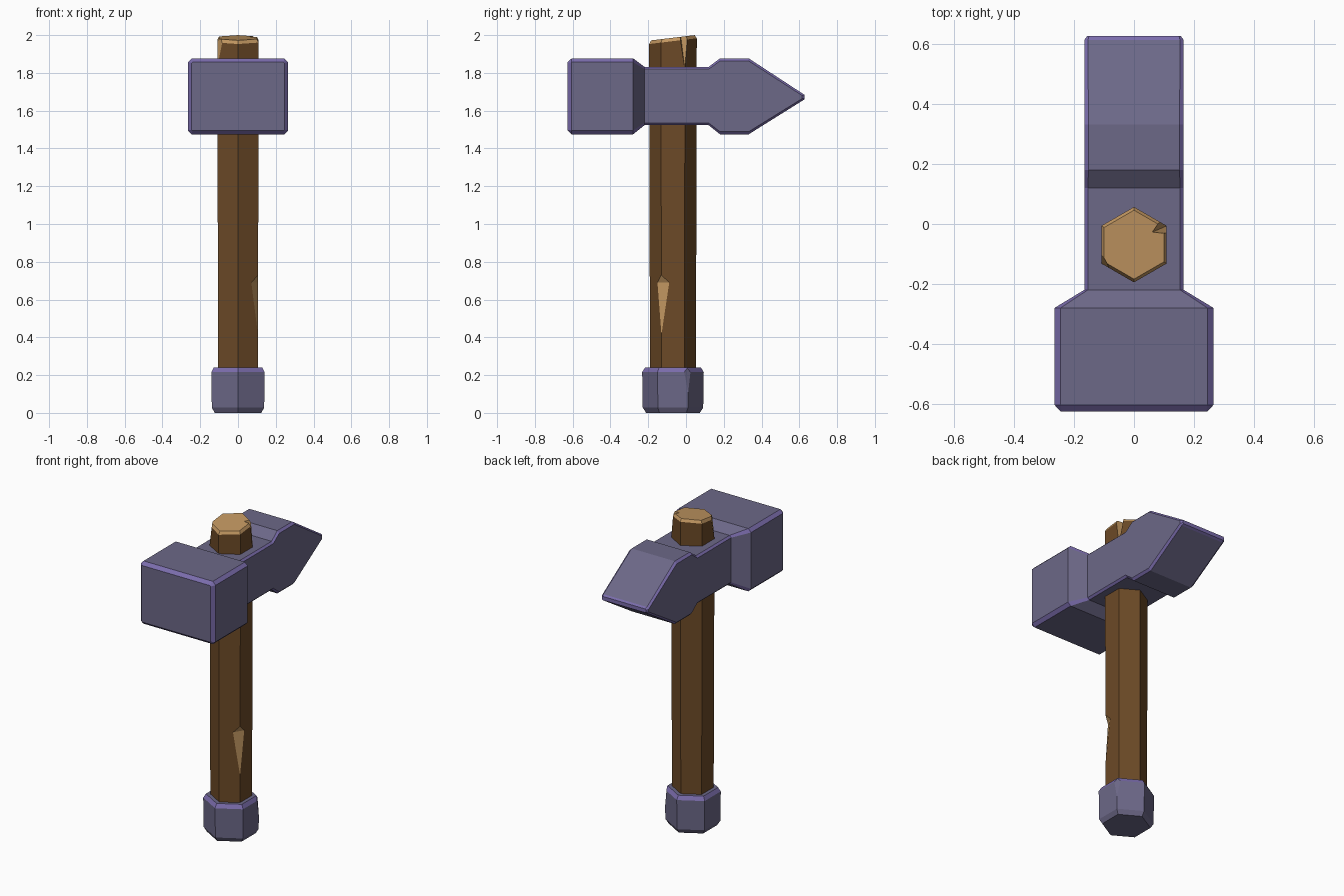
import bpy, bmesh, math
from mathutils import Vector

if "Cube" in bpy.data.objects:
    bpy.data.objects.remove(bpy.data.objects["Cube"])


def material(name, rgb):
    m = bpy.data.materials.new(name)
    m.diffuse_color = (*rgb, 1)
    m.use_nodes = True
    m.node_tree.nodes["Principled BSDF"].inputs["Base Color"].default_value = m.diffuse_color
    return m


METAL = material("grey purple metal", (0.150, 0.138, 0.245))
EDGE = material("worn metal edge", (0.195, 0.150, 0.410))
WOOD = material("dark wood", (0.150, 0.068, 0.020))
CUT = material("bare wood", (0.540, 0.310, 0.120))


def finish(name, bm, mats):
    bmesh.ops.recalc_face_normals(bm, faces=bm.faces[:])
    mesh = bpy.data.meshes.new(name)
    bm.to_mesh(mesh)
    bm.free()
    for m in mats:
        mesh.materials.append(m)
    ob = bpy.data.objects.new(name, mesh)
    bpy.context.collection.objects.link(ob)
    return ob


def loft(name, rings, mats, rule, caps):
    """Skin rings of points; rule(band, side) gives the material index."""
    bm = bmesh.new()
    vs = [[bm.verts.new(p) for p in r] for r in rings]
    n = len(rings[0])
    for i in range(len(rings) - 1):
        for j in range(n):
            k = (j + 1) % n
            f = bm.faces.new((vs[i][j], vs[i][k], vs[i + 1][k], vs[i + 1][j]))
            f.material_index = rule(i, j)
    for ring, idx in zip((vs[0], vs[-1]), caps):
        bm.faces.new(ring).material_index = idx
    return finish(name, bm, mats)


def carve(ob, points, mats, index):
    """Cut the convex hull of the points out of an object."""
    bm = bmesh.new()
    for p in points:
        bm.verts.new(p)
    bmesh.ops.convex_hull(bm, input=bm.verts[:])
    for f in bm.faces:
        f.material_index = index
    cutter = finish("cutter", bm, mats)
    cutter.hide_render = True
    mod = ob.modifiers.new("chip", 'BOOLEAN')
    mod.operation = 'DIFFERENCE'
    mod.solver = 'EXACT'
    mod.object = cutter
    bpy.context.view_layer.objects.active = ob
    bpy.ops.object.modifier_apply(modifier=mod.name)
    bpy.data.objects.remove(cutter)


CY = -0.069  # handle axis


def hexagon(z, r, tilt=0.0):
    return [(r * math.cos(a), CY + r * math.sin(a), z + tilt * r * math.sin(a))
            for a in (math.radians(30 + 60 * k) for k in range(6))]


def edge_chip(angle, r, profile):
    """Prism across a hexagon corner, profile = (depth, z) points."""
    a = math.radians(angle)
    out, side = Vector((math.cos(a), math.sin(a), 0)), Vector((-math.sin(a), math.cos(a), 0))
    return [Vector((0, CY, z)) + out * (r - d) + side * s
            for d, z in profile for s in (-0.12, 0.12)]


# hammer head: chamfered rectangles along y (y, half width, z low, z high, chamfer)
def section(y, w, lo, hi, c):
    return [(w - c, y, lo), (w, y, lo + c), (w, y, hi - c), (w - c, y, hi),
            (c - w, y, hi), (-w, y, hi - c), (-w, y, lo + c), (c - w, y, lo)]


head = [section(*s) for s in (
    (-0.627, 0.245, 1.495, 1.857, 0.004),
    (-0.605, 0.265, 1.475, 1.877, 0.020),
    (-0.280, 0.265, 1.475, 1.877, 0.020),
    (-0.220, 0.166, 1.523, 1.832, 0.012),
    (0.120, 0.166, 1.523, 1.832, 0.012),
    (0.180, 0.166, 1.475, 1.877, 0.014),
    (0.332, 0.166, 1.475, 1.877, 0.014),
    (0.615, 0.166, 1.652, 1.692, 0.012),
    (0.628, 0.156, 1.660, 1.684, 0.006))]
loft("hammer_head", head, (METAL, EDGE),
     lambda i, j: 1 if i in (0, 7) or j % 2 == 0 and j not in (3, 7) else 0, (0, 1))

# wooden handle with a slanted, bare top
wood = (WOOD, CUT)
handle = loft("handle",
              [hexagon(0.1, 0.121), hexagon(1.4, 0.125),
               hexagon(1.968, 0.126, 0.12), hexagon(1.986, 0.115, 0.12)],
              wood, lambda i, j: 1 if i == 2 else 0, (0, 1))
# long chip low on the front right corner
carve(handle, edge_chip(-30, 0.123, [(0, 0.40), (0.021, 0.69), (0, 0.73), (-0.04, 0.73), (-0.04, 0.40)]), wood, 1)
# chip at the top of the front left corner
carve(handle, edge_chip(210, 0.126, [(0, 1.83), (0.025, 2.05), (-0.04, 2.05), (-0.04, 1.83)]), wood, 1)
# split at the top of the back right corner
carve(handle, [(0.11, -0.006, 1.82), (0.13, -0.006, 1.82), (0.05, -0.032, 2.03),
               (0.10, -0.037, 2.03), (0.14, -0.035, 2.03), (0.085, 0.018, 2.03),
               (0.13, 0.03, 2.03)], wood, 1)

# metal pommel cap
pommel = loft("pommel",
              [hexagon(0.0, 0.142), hexagon(0.028, 0.160),
               hexagon(0.216, 0.163), hexagon(0.241, 0.147)],
              (METAL, EDGE), lambda i, j: 1 if i == 2 else 0, (0, 0))
carve(pommel, edge_chip(30, 0.163, [(0, 0.09), (0.014, 0.25), (-0.04, 0.25), (-0.04, 0.09)]), (METAL, EDGE), 0)
